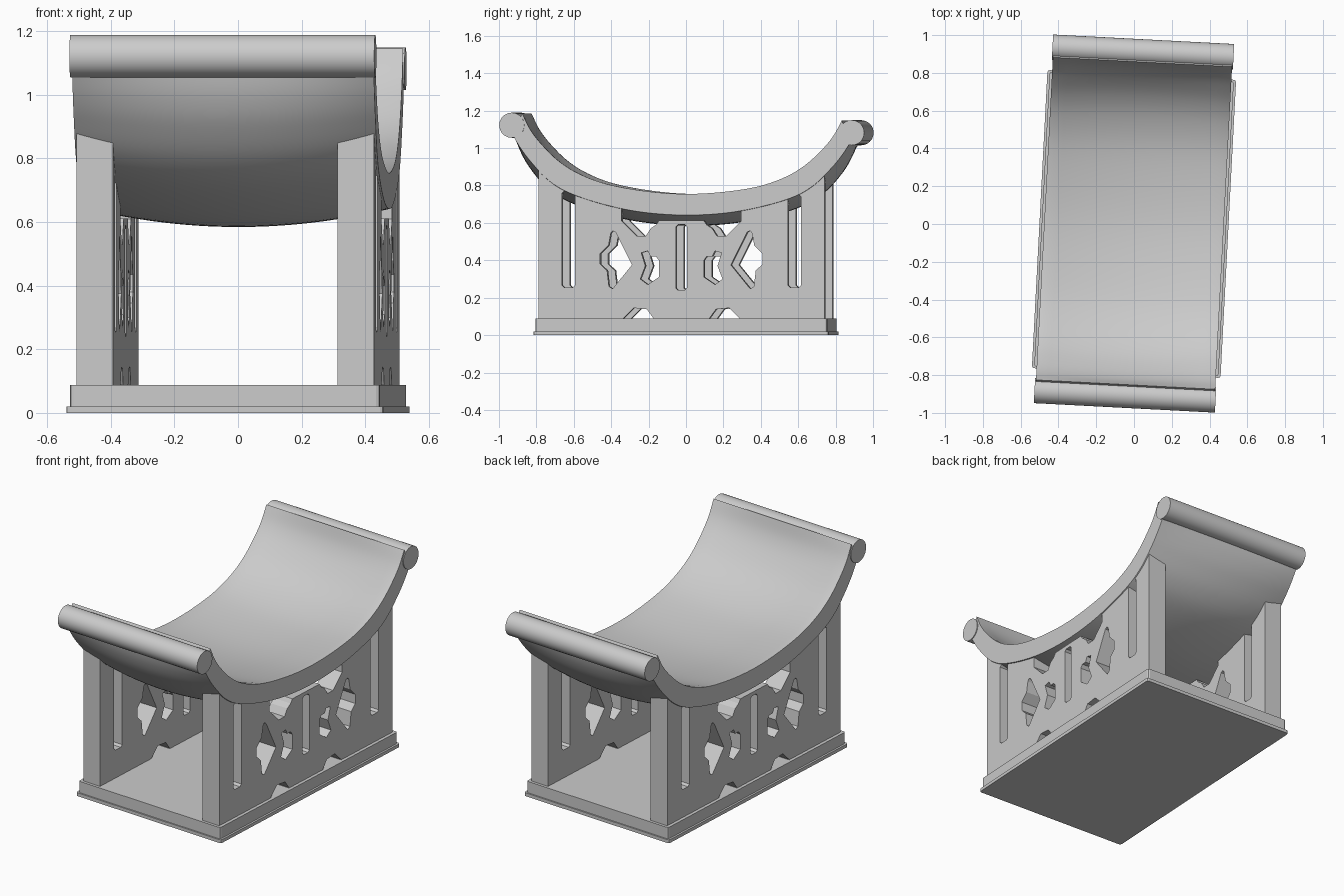
import bpy, bmesh, math
from mathutils import Matrix, Vector

if "Cube" in bpy.data.objects:
    bpy.data.objects.remove(bpy.data.objects["Cube"])

YAW = math.radians(-3)      # the whole stool is turned slightly
TILT = 0.022                # the seat is a little higher at the front

mat = bpy.data.materials.new("pale_grey")
mat.diffuse_color = (0.6, 0.6, 0.6, 1)
mat.use_nodes = True
mat.node_tree.nodes["Principled BSDF"].inputs["Base Color"].default_value = mat.diffuse_color


def finish(name, mesh, smooth=False):
    mesh.materials.clear()
    mesh.materials.append(mat)
    ob = bpy.data.objects.new(name, mesh)
    bpy.context.collection.objects.link(ob)
    ob.rotation_euler.z = YAW
    if smooth:
        bpy.ops.object.select_all(action='DESELECT')
        ob.select_set(True)
        bpy.context.view_layer.objects.active = ob
        bpy.ops.object.shade_smooth_by_angle(angle=math.radians(30))
    return ob


def from_bmesh(name, bm, smooth=False):
    bmesh.ops.recalc_face_normals(bm, faces=bm.faces[:])
    me = bpy.data.meshes.new(name)
    bm.to_mesh(me)
    bm.free()
    return finish(name, me, smooth)


def tilt(y, z):
    return y + (z - 1) * TILT, z - y * TILT


def spline(half, steps=6):
    """Mirror a half profile about y = 0 and smooth it."""
    p = [Vector((-y, z)) for y, z in reversed(half[1:])] + [Vector(q) for q in half]
    p = [2 * p[0] - p[1]] + p + [2 * p[-1] - p[-2]]
    out = []
    for i in range(1, len(p) - 2):
        a, b, c, d = p[i - 1:i + 3]
        for k in range(steps):
            t = k / steps
            out.append(0.5 * (2 * b + (c - a) * t + (2 * a - 5 * b + 4 * c - d) * t * t
                              + (3 * b - a - 3 * c + d) * t ** 3))
    return out + [p[-2]]


# Seat: curved slab, dished on top and crowned below
TOP = [(0, .755), (.2, .767), (.4, .80), (.55, .853), (.66, .92), (.75, 1.005), (.81, 1.08), (.855, 1.165)]
LOW = [(0, .642), (.22, .655), (.42, .693), (.6, .75), (.71, .815), (.80, .905), (.86, .98), (.91, 1.06)]
top, low = spline(TOP), spline(LOW)
W, RIM = 0.475, 0.445
xs = [-W] + [-RIM + 2 * RIM * i / 20 for i in range(21)] + [W]


def normal(c, i):
    d = c[min(i + 1, len(c) - 1)] - c[max(i - 1, 0)]
    return Vector((d.y, -d.x)).normalized()     # points down and outward


bm = bmesh.new()
grids = []
for curve, depth, half in ((top, .035, RIM), (low, .057, W)):
    rows = []
    for i, p in enumerate(curve):
        s = abs(2 * i / (len(curve) - 1) - 1)
        row = []
        for x in xs:
            sag = depth * max(0, 1 - (x / half) ** 2) * (1 - s ** 4)
            q = p + normal(curve, i) * sag
            row.append(bm.verts.new((x, *tilt(q.x, q.y))))
        rows.append(row)
    grids.append(rows)
n, m = len(top), len(xs)
for g in grids:
    for i in range(n - 1):
        for j in range(m - 1):
            bm.faces.new((g[i][j], g[i][j + 1], g[i + 1][j + 1], g[i + 1][j]))
A, B = grids
for i in range(n - 1):
    for j in (0, m - 1):
        bm.faces.new((A[i][j], A[i + 1][j], B[i + 1][j], B[i][j]))
for j in range(m - 1):
    for i in (0, n - 1):
        bm.faces.new((A[i][j], A[i][j + 1], B[i][j + 1], B[i][j]))
from_bmesh("seat", bm, True)

# Rolled ends
for name, sy in (("front_roll", -1), ("back_roll", 1)):
    y, z = tilt(sy * .91, 1.102)
    bm = bmesh.new()
    bmesh.ops.create_cone(bm, cap_ends=True, segments=48, radius1=.067, radius2=.067, depth=.96,
                          matrix=Matrix.Translation((0, y, z)) @ Matrix.Rotation(math.pi / 2, 4, 'Y'))
    from_bmesh(name, bm, True)

# Base: thin plinth with a thicker slab on top, vertical corners eased
for name, hx, hy, z0, z1 in (("base_plinth", .50, .79, 0, .02), ("base_slab", .488, .782, .02, .088)):
    bm = bmesh.new()
    bmesh.ops.create_cube(bm, size=1, matrix=Matrix.Translation((0, 0, (z0 + z1) / 2))
                          @ Matrix.Diagonal((2 * hx, 2 * hy, z1 - z0, 1)))
    up = [e for e in bm.edges if abs(e.verts[0].co.z - e.verts[1].co.z) > .01]
    bmesh.ops.bevel(bm, geom=up, offset=.012, segments=2, profile=.5, affect='EDGES')
    from_bmesh(name, bm)

# Side panels with fretwork: one flat outline with holes, extruded
under = [tilt(p.x, p.y) for p in low]


def under_z(y):
    for (y0, z0), (y1, z1) in zip(under, under[1:]):
        if y0 <= y <= y1:
            return z0 + (z1 - z0) * (y - y0) / (y1 - y0)
    return under[-1][1]


def half_outline(s):
    pts = [(.15, .05), (.15, .09), (.185, .138), (.255, .145), (.31, .09), (.31, .05), (.765, .05)]
    ys = [.765 - (.765 - .32) * k / 14 for k in range(15)]
    pts += [(y, under_z(s * y) + .05) for y in ys]
    pts += [(.32, .61), (.24, .53), (.19, .53), (.165, .57), (.135, .59), (.12, .612)]
    return [(s * y, z) for y, z in pts]


def slot(yc, w, z0, z1, c=.012):
    a, b = yc - w, yc + w
    return [(a + c, z0), (b - c, z0), (b, z0 + c), (b, z1 - c),
            (b - c, z1), (a + c, z1), (a, z1 - c), (a, z0 + c)]


DIAMOND = [(.265, .375), (.352, .55), (.368, .558), (.378, .545), (.39, .48), (.435, .435),
           (.435, .38), (.398, .345), (.388, .26), (.368, .248)]
BRACKET = [(.121, .40), (.135, .42), (.165, .42), (.18, .45), (.215, .44),
           (.193, .37), (.22, .30), (.18, .27), (.121, .31)]

loops = [half_outline(1) + half_outline(-1)[::-1], slot(0, .03, .24, .59)]
for s in (-1, 1):
    loops += [[(s * y, z) for y, z in shape] for shape in (DIAMOND, BRACKET)]
    loops.append(slot(s * .605, .035, .255, min(.77, under_z(s * .57) + .025)))

cu = bpy.data.curves.new("panel_outline", 'CURVE')
cu.dimensions = '2D'
cu.fill_mode = 'BOTH'
cu.extrude = .0575
for pts in loops:
    sp = cu.splines.new('POLY')
    sp.points.add(len(pts) - 1)
    for q, (y, z) in zip(sp.points, pts):
        q.co = (y, z, 0, 1)
    sp.use_cyclic_u = True
helper = bpy.data.objects.new("panel_outline", cu)
bpy.context.collection.objects.link(helper)
bpy.context.view_layer.update()
ev = helper.evaluated_get(bpy.context.evaluated_depsgraph_get())
for name, x in (("left_panel", -.411), ("right_panel", .411)):
    me = bpy.data.meshes.new_from_object(ev)
    for v in me.vertices:
        a, b, c = v.co
        v.co = (x + c, a, b)
    bm = bmesh.new()
    bm.from_mesh(me)
    bmesh.ops.remove_doubles(bm, verts=bm.verts[:], dist=.0001)
    for f in bm.faces:
        f.smooth = False
    from_bmesh(name, bm)
bpy.data.objects.remove(helper)
